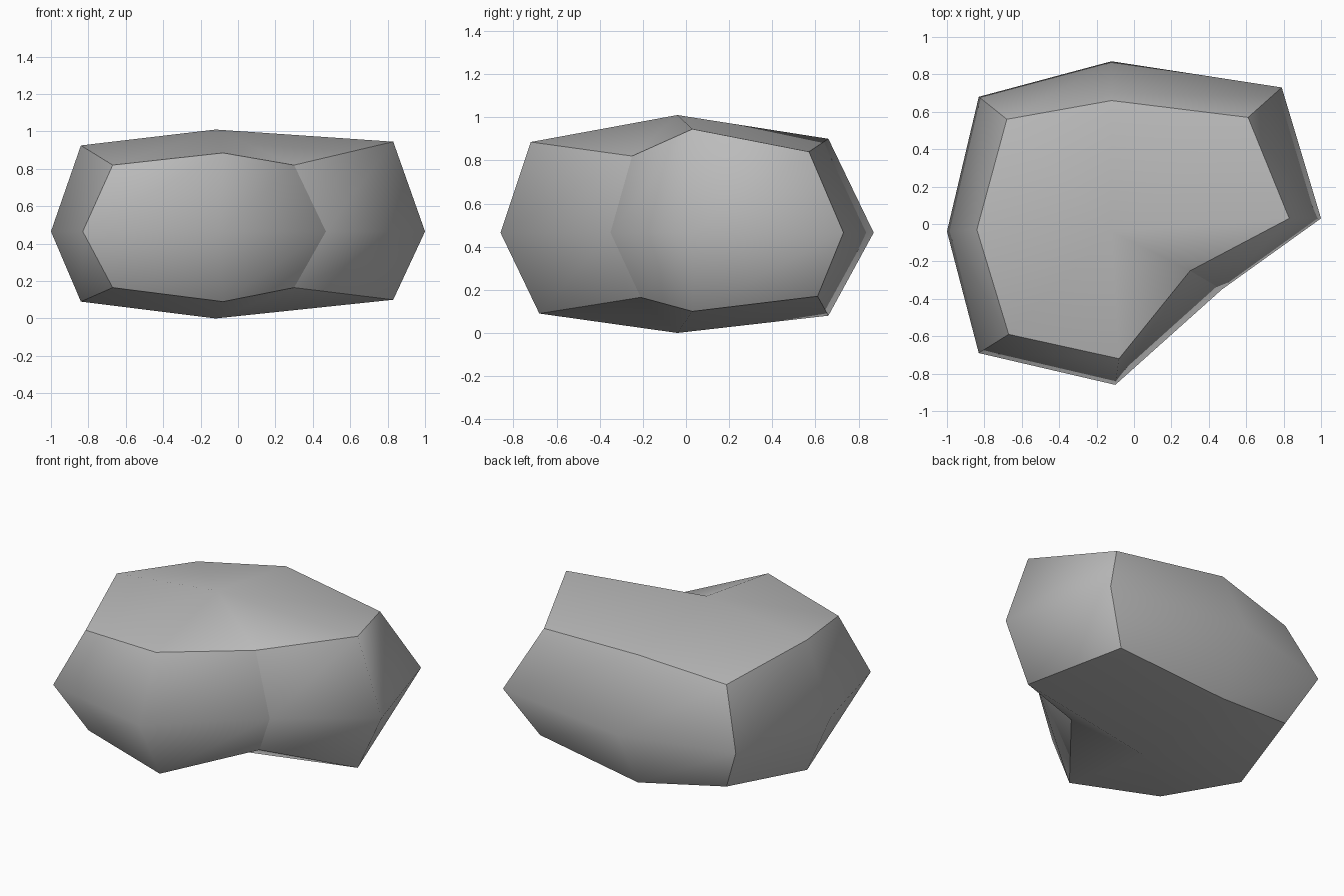
import bpy
import bmesh

if "Cube" in bpy.data.objects:
    bpy.data.objects.remove(bpy.data.objects["Cube"], do_unlink=True)

# One plain stone colour
stone = bpy.data.materials.new("stone_grey")
stone.use_nodes = True
grey = (0.5, 0.5, 0.5, 1.0)
stone.diffuse_color = grey
stone.node_tree.nodes["Principled BSDF"].inputs["Base Color"].default_value = grey

# Eight-point outlines, counter-clockwise from the front right corner;
# corners and side middles alternate
waist_outline = [(-0.83, -0.69), (-0.10, -0.86), (0.47, -0.35), (1.00, 0.03),
                 (0.79, 0.73), (-0.12, 0.87), (-0.83, 0.68), (-1.00, -0.04)]
cap_outline = [(-0.67, -0.59), (-0.08, -0.72), (0.30, -0.25), (0.83, 0.03),
               (0.61, 0.57), (-0.12, 0.66), (-0.68, 0.56), (-0.84, -0.03)]
top_heights = [0.82, 0.885, 0.82, 0.945, 0.84, 0.90, 0.82, 0.925]
base_heights = [0.165, 0.09, 0.165, 0.10, 0.17, 0.08, 0.165, 0.09]
base_shift = [0.03, 0.04, 0.04, 0, 0.04, 0, 0, 0]

bm = bmesh.new()
count = len(waist_outline)


def ring(outline, heights, shift=None):
    shift = shift or [0] * count
    return [bm.verts.new((x, y + s, z))
            for (x, y), z, s in zip(outline, heights, shift)]


base = ring(cap_outline, base_heights, base_shift)
waist = ring(waist_outline, [0.465] * count)
top = ring(cap_outline, top_heights)
peak = bm.verts.new((-0.12, -0.04, 1.01))
foot = bm.verts.new((-0.12, -0.04, 0.0))

# Bulging sides and shallow fanned caps
for i in range(count):
    j = (i + 1) % count
    bm.faces.new((base[i], base[j], waist[j], waist[i]))
    bm.faces.new((waist[i], waist[j], top[j], top[i]))
    bm.faces.new((top[i], top[j], peak))
    bm.faces.new((base[j], base[i], foot))

# Smooth within each side, hard along rims and corner columns
for face in bm.faces:
    face.smooth = True


def harden(a, b):
    bm.edges.get((a, b)).smooth = False


for i in range(count):
    for rim in (base, top):
        harden(rim[i], rim[(i + 1) % count])
    if i % 2 == 0:
        harden(base[i], waist[i])
        harden(waist[i], top[i])

mesh = bpy.data.meshes.new("rock")
bm.to_mesh(mesh)
bm.free()
mesh.materials.append(stone)
rock = bpy.data.objects.new("rock", mesh)
bpy.context.collection.objects.link(rock)
